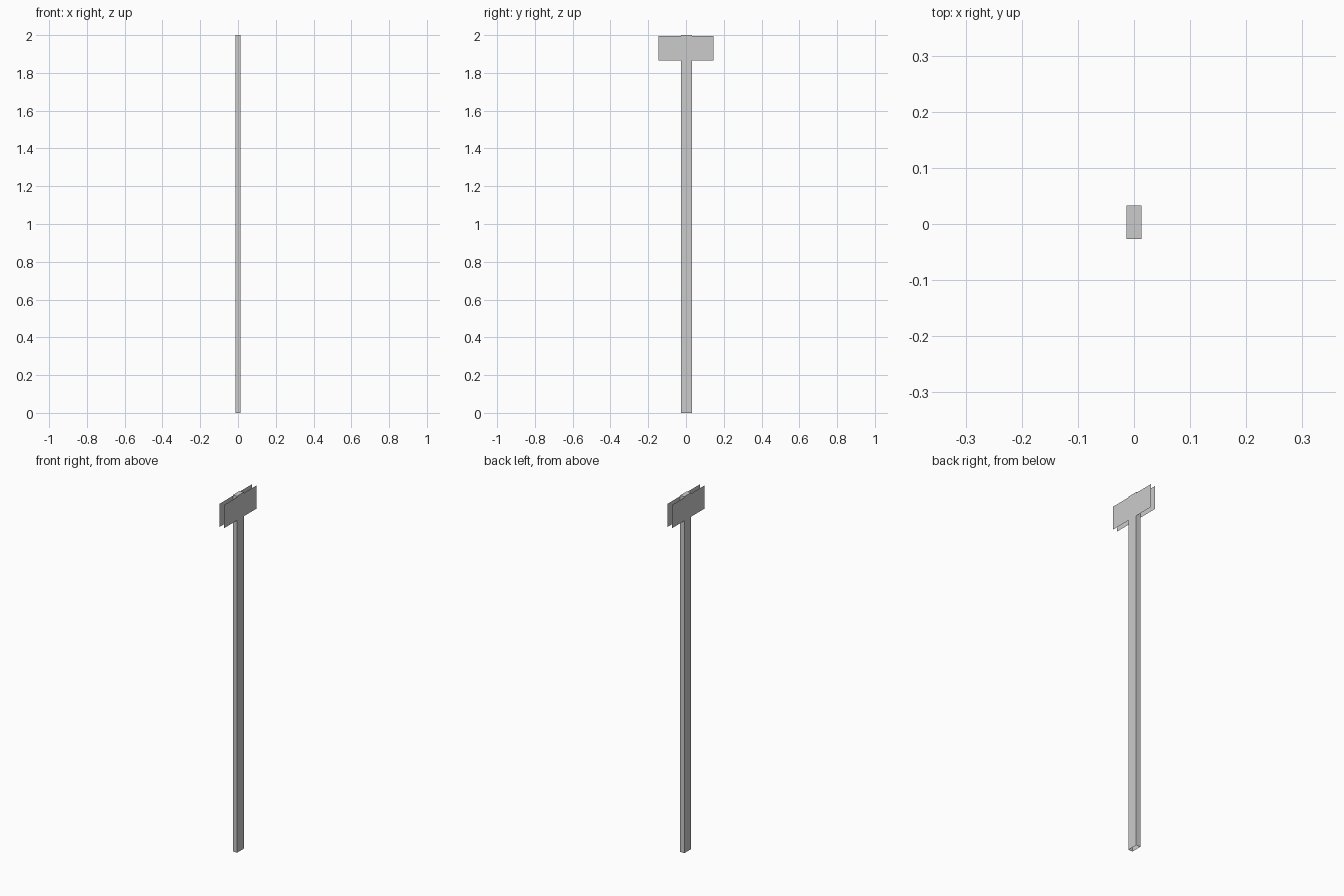
import bpy, bmesh

if "Cube" in bpy.data.objects:
    bpy.data.objects.remove(bpy.data.objects["Cube"])


def make_object(name, verts, faces):
    mesh = bpy.data.meshes.new(name)
    mesh.from_pydata(verts, [], faces)
    obj = bpy.data.objects.new(name, mesh)
    bpy.context.collection.objects.link(obj)
    return obj


# Post: slim rectangular tube with a top cap and an open foot
X, Y0, Y1, TOP = 0.0133, -0.027, 0.033, 2.0
ring = [(-X, Y0), (X, Y0), (X, Y1), (-X, Y1)]
verts = [(x, y, z) for z in (0, TOP) for x, y in ring]
sides = [(i, (i + 1) % 4, (i + 1) % 4 + 4, i + 4) for i in range(4)]
make_object("post", verts, sides + [(4, 5, 6, 7)])

# Sign plates: one thin sheet on each broad side, facing outwards
HALF, LOW, HIGH = 0.145, 1.865, 1.995
for name, s in (("sign_plate_right", 1), ("sign_plate_left", -1)):
    x = s * 0.0137
    make_object(name, [(x, -s * HALF, LOW), (x, s * HALF, LOW),
                       (x, s * HALF, HIGH), (x, -s * HALF, HIGH)], [(0, 1, 2, 3)])
